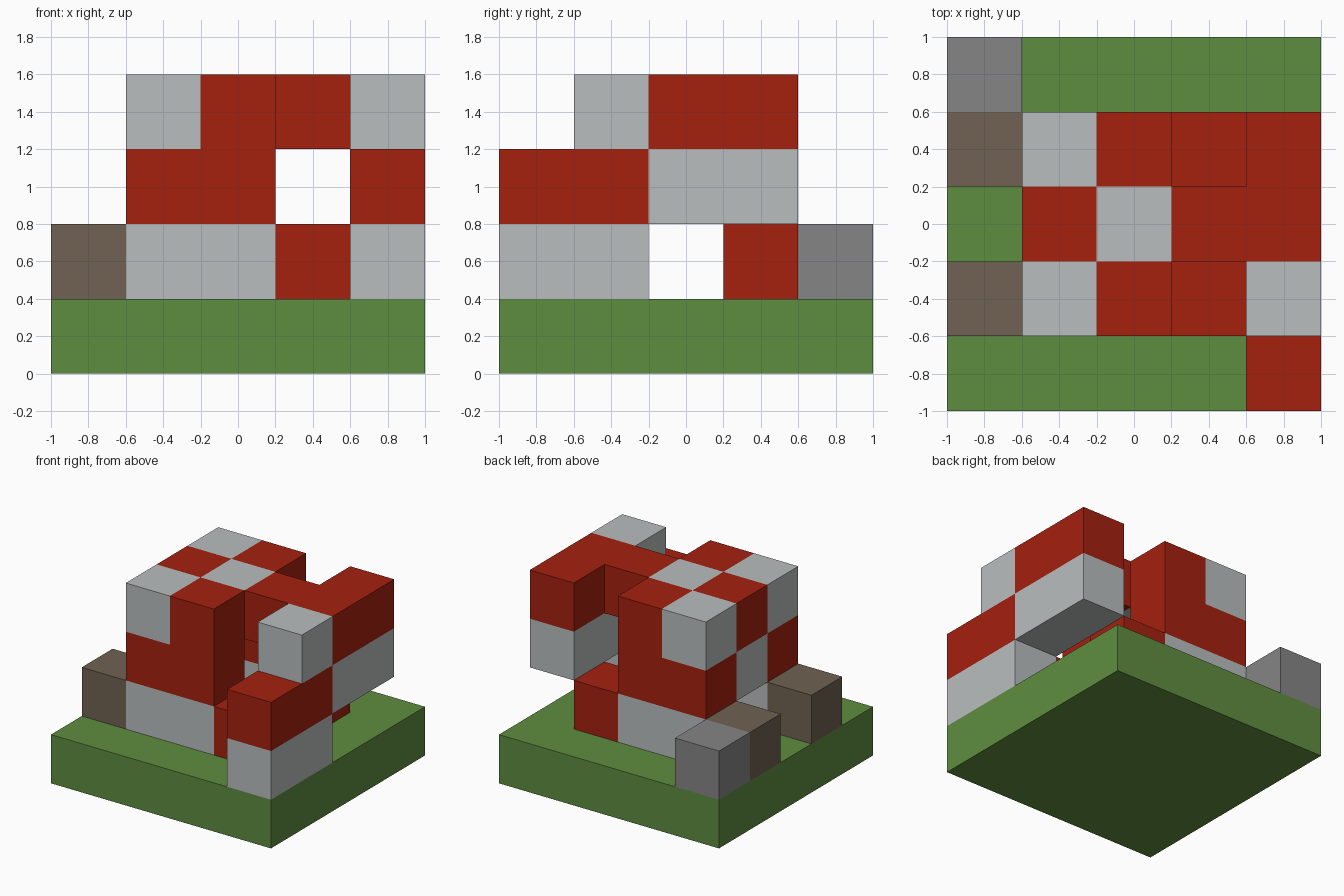
import bpy
import bmesh
from mathutils import Vector

cube = bpy.data.objects.get("Cube")
if cube:
    bpy.data.objects.remove(cube, do_unlink=True)

CELL = 0.4
COLOURS = {
    "G": ("grass green", (0.114, 0.270, 0.051)),
    "R": ("brick red", (0.376, 0.015, 0.0045)),
    "W": ("pale grey", (0.491, 0.515, 0.515)),
    "B": ("earth brown", (0.162, 0.122, 0.084)),
    "S": ("stone grey", (0.235, 0.235, 0.235)),
}


def make_material(name, rgb):
    mat = bpy.data.materials.new(name)
    mat.use_nodes = True
    mat.diffuse_color = (*rgb, 1)
    bsdf = mat.node_tree.nodes["Principled BSDF"]
    bsdf.inputs["Base Color"].default_value = (*rgb, 1)
    bsdf.inputs["Roughness"].default_value = 0.8
    return mat


MATERIALS = {key: make_material(*value) for key, value in COLOURS.items()}

# Block plans from the ground up: each string is a row from -x to +x, back row first
LAYERS = [
    ["GGGGG"] * 5,
    ["S....",
     "BWWR.",
     ".....",
     "BWWRW",
     "....W"],
    [".....",
     ".RR.W",
     ".W..W",
     ".RR.R",
     "....R"],
    [".....",
     ".WR.R",
     ".RWRR",
     ".WR.W",
     "....."],
]

cells = {}
for k, rows in enumerate(LAYERS):
    for j, row in enumerate(reversed(rows)):
        for i, key in enumerate(row):
            if key != ".":
                cells[i, j, k] = key


def part_of(cell):
    """Name the part that a block belongs to."""
    i, j, k = cell
    if k == 0:
        return "ground_slab"
    if i == 0:
        return "boundary_stones"
    if i < 3:
        return "checkered_tower"
    if i == 3:
        return "bridge_beam" if k == 3 else "low_step"
    return "side_wall"


AXES = [Vector(a) for a in ((1, 0, 0), (0, 1, 0), (0, 0, 1))]


def build_part(name, blocks):
    """Join the exposed faces of the blocks into one object."""
    bm = bmesh.new()
    keys = sorted({cells[c] for c in blocks})
    for cell in blocks:
        centre = Vector(cell) + Vector((-2, -2, 0.5))
        for n, axis in enumerate(AXES):
            for sign in (-1, 1):
                side = axis * sign
                if tuple(int(a + b) for a, b in zip(cell, side)) in cells:
                    continue
                u = AXES[(n + 1) % 3] / 2
                v = AXES[(n + 2) % 3] / 2 * sign
                mid = centre + side / 2
                corners = (mid - u - v, mid + u - v, mid + u + v, mid - u + v)
                face = bm.faces.new([bm.verts.new(p * CELL) for p in corners])
                face.material_index = keys.index(cells[cell])
    bmesh.ops.remove_doubles(bm, verts=bm.verts, dist=0.001)
    mesh = bpy.data.meshes.new(name)
    bm.to_mesh(mesh)
    bm.free()
    for key in keys:
        mesh.materials.append(MATERIALS[key])
    bpy.context.collection.objects.link(bpy.data.objects.new(name, mesh))


for part in sorted({part_of(c) for c in cells}):
    build_part(part, [c for c in cells if part_of(c) == part])
